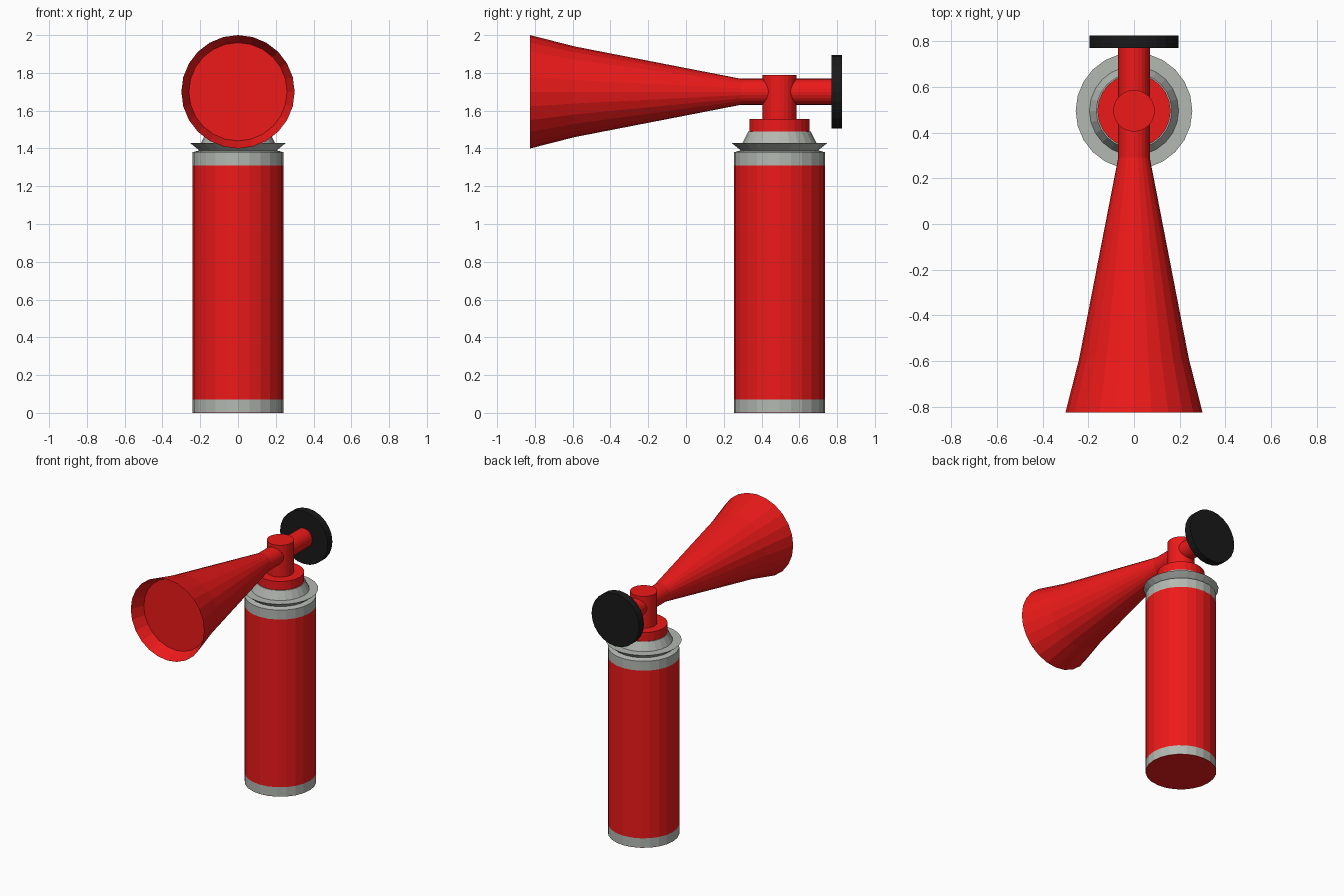
import bpy, bmesh
from math import sin, cos, pi

if "Cube" in bpy.data.objects:
    bpy.data.objects.remove(bpy.data.objects["Cube"])

SIDES = 24
CAN_Y, HORN_Z = 0.495, 1.70


def material(name, color):
    m = bpy.data.materials.new(name)
    m.diffuse_color = color
    m.use_nodes = True
    m.node_tree.nodes["Principled BSDF"].inputs["Base Color"].default_value = m.diffuse_color
    return m


RED = material("red", (0.85, 0.01, 0.01, 1))
BLACK = material("black", (0.01, 0.01, 0.01, 1))
GREY = material("metal_grey", (0.45, 0.48, 0.44, 1))


def lathe(name, profile, mat, along_y=False):
    """Spin (radius, position) points about the can axis or the horn axis."""
    bm = bmesh.new()

    def place(r, p, a):
        if along_y:
            return bm.verts.new((r * sin(a), p, HORN_Z + r * cos(a)))
        return bm.verts.new((r * cos(a), CAN_Y + r * sin(a), p))

    rings = []
    for r, p in profile:
        n = 1 if r == 0 else SIDES
        rings.append([place(r, p, 2 * pi * i / SIDES) for i in range(n)])
    for a, b in zip(rings, rings[1:]):
        if len(a) == 1:
            bm.faces.new(b)
        elif len(b) == 1:
            bm.faces.new(a)
        else:
            for i in range(SIDES):
                j = (i + 1) % SIDES
                bm.faces.new((a[i], a[j], b[j], b[i]))
    # end points on the axis only mark flat caps
    bmesh.ops.delete(bm, geom=[v for v in bm.verts if not v.link_faces], context='VERTS')
    bmesh.ops.recalc_face_normals(bm, faces=bm.faces)
    me = bpy.data.meshes.new(name)
    bm.to_mesh(me)
    bm.free()
    me.materials.append(mat)
    ob = bpy.data.objects.new(name, me)
    bpy.context.collection.objects.link(ob)
    return ob


# Gas can: red body with base, grey bands at both ends
lathe("can_base", [(0, 0), (0.24, 0), (0.24, 0.002)], RED)
lathe("lower_band", [(0.24, 0.002), (0.24, 0.07)], GREY)
lathe("can_body", [(0.24, 0.07), (0.24, 1.31)], RED)

# Upper band, groove, flared flange and sloping shoulder
lathe("can_shoulder", [(0.24, 1.31), (0.24, 1.38), (0.205, 1.39), (0.255, 1.43),
                       (0.195, 1.43), (0.165, 1.49), (0, 1.49)], GREY)

# Valve collar and upright post
lathe("valve_collar", [(0, 1.485), (0.16, 1.485), (0.16, 1.555), (0, 1.555)], RED)
lathe("valve_post", [(0, 1.55), (0.091, 1.55), (0.091, 1.79), (0, 1.79)], RED)

# Pipe flaring into the horn, with a recessed disc in the mouth
lathe("horn", [(0, 0.775), (0.069, 0.775), (0.069, 0.29), (0.24, -0.59),
               (0.30, -0.825), (0.26, -0.73), (0, -0.73)], RED, True)

# Push button at the back
lathe("push_button", [(0, 0.77), (0.195, 0.77), (0.195, 0.825), (0, 0.825)], BLACK, True)
